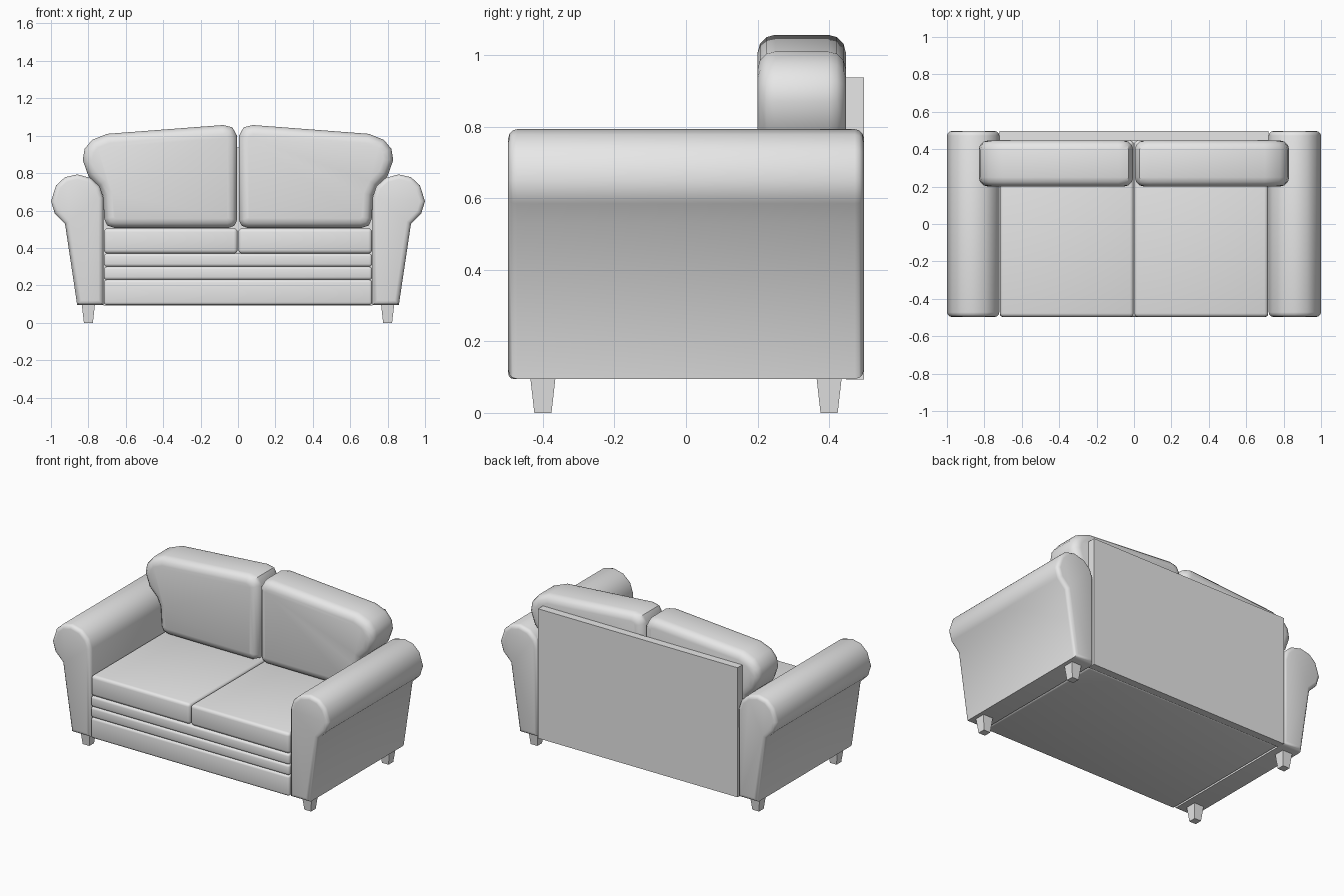
import bpy, bmesh, math

if "Cube" in bpy.data.objects:
    bpy.data.objects.remove(bpy.data.objects["Cube"])

fabric = bpy.data.materials.new("grey fabric")
fabric.diffuse_color = (0.8, 0.8, 0.8, 1)
fabric.use_nodes = True
fabric.node_tree.nodes["Principled BSDF"].inputs["Base Color"].default_value = fabric.diffuse_color


def finish(bm, name, angle=35):
    """Turn a bmesh into a named, shaded object."""
    bmesh.ops.recalc_face_normals(bm, faces=bm.faces)
    mesh = bpy.data.meshes.new(name)
    bm.to_mesh(mesh)
    bm.free()
    mesh.materials.append(fabric)
    ob = bpy.data.objects.new(name, mesh)
    bpy.context.collection.objects.link(ob)
    bpy.ops.object.select_all(action='DESELECT')
    ob.select_set(True)
    bpy.context.view_layer.objects.active = ob
    bpy.ops.object.shade_smooth_by_angle(angle=math.radians(angle))
    return ob


def box(name, x, y, z, bevel=0.0):
    """Box from (min, max) ranges with softened edges."""
    bm = bmesh.new()
    bmesh.ops.create_cube(bm, size=1)
    for v in bm.verts:
        for i, (lo, hi) in enumerate((x, y, z)):
            v.co[i] = lo if v.co[i] < 0 else hi
    if bevel:
        bmesh.ops.bevel(bm, geom=bm.edges[:], offset=bevel, segments=3,
                        profile=0.5, affect='EDGES', clamp_overlap=True)
    return finish(bm, name)


def prism(name, outline, y0, y1, side, bevel, segments):
    """Extrude an x-z outline along y, mirrored by side, rounding both end rims."""
    bm = bmesh.new()
    front = [bm.verts.new((side * x, y0, z)) for x, z in outline]
    back = [bm.verts.new((side * x, y1, z)) for x, z in outline]
    bm.faces.new(front)
    bm.faces.new(back[::-1])
    n = len(outline)
    for i in range(n):
        j = (i + 1) % n
        bm.faces.new((front[i], back[i], back[j], front[j]))
    bmesh.ops.recalc_face_normals(bm, faces=bm.faces)
    rims = [e for e in bm.edges if abs(e.verts[0].co.y - e.verts[1].co.y) < 1e-6]
    bmesh.ops.bevel(bm, geom=rims, offset=bevel, segments=segments,
                    profile=0.5, affect='EDGES', clamp_overlap=True)
    return finish(bm, name, 40)


# Outlines for the right-hand half
arm = [(0.72, 0.095), (0.86, 0.095), (0.925, 0.53), (0.98, 0.585), (1.0, 0.65),
       (0.972, 0.735), (0.925, 0.778), (0.86, 0.793), (0.79, 0.775),
       (0.74, 0.73), (0.72, 0.67)]
pillow = [(0.005, 0.55), (0.018, 0.52), (0.05, 0.507), (0.66, 0.507),
          (0.70, 0.52), (0.715, 0.555), (0.722, 0.68), (0.745, 0.73),
          (0.80, 0.785), (0.83, 0.87), (0.82, 0.93), (0.78, 0.978),
          (0.70, 1.01), (0.08, 1.057), (0.03, 1.045), (0.005, 1.0)]

for side, word in ((-1, "left"), (1, "right")):
    prism(word + "_arm", arm, -0.497, 0.497, side, 0.025, 3)
    prism(word + "_back_cushion", pillow, 0.2, 0.447, side, 0.05, 3)
    box(word + "_seat_cushion", sorted((side * 0.002, side * 0.717)),
        (-0.497, 0.447), (0.37, 0.505), 0.02)
    # Tapered legs
    for y, end in ((-0.4, "front"), (0.4, "back")):
        bm = bmesh.new()
        bmesh.ops.create_cube(bm, size=1)
        for v in bm.verts:
            h = 0.024 if v.co.z < 0 else 0.035
            v.co = (side * 0.8 + math.copysign(h, v.co.x),
                    y + math.copysign(h, v.co.y), 0 if v.co.z < 0 else 0.097)
        finish(bm, f"{word}_{end}_leg")

# Stacked base: plinth and two rails
for name, z0, z1 in (("base", 0.095, 0.23), ("lower_rail", 0.23, 0.30),
                     ("upper_rail", 0.30, 0.37)):
    box(name, (-0.717, 0.717), (-0.497, 0.447), (z0, z1), 0.015)

# Flat back panel
box("back_panel", (-0.72, 0.72), (0.447, 0.497), (0.093, 0.938))
